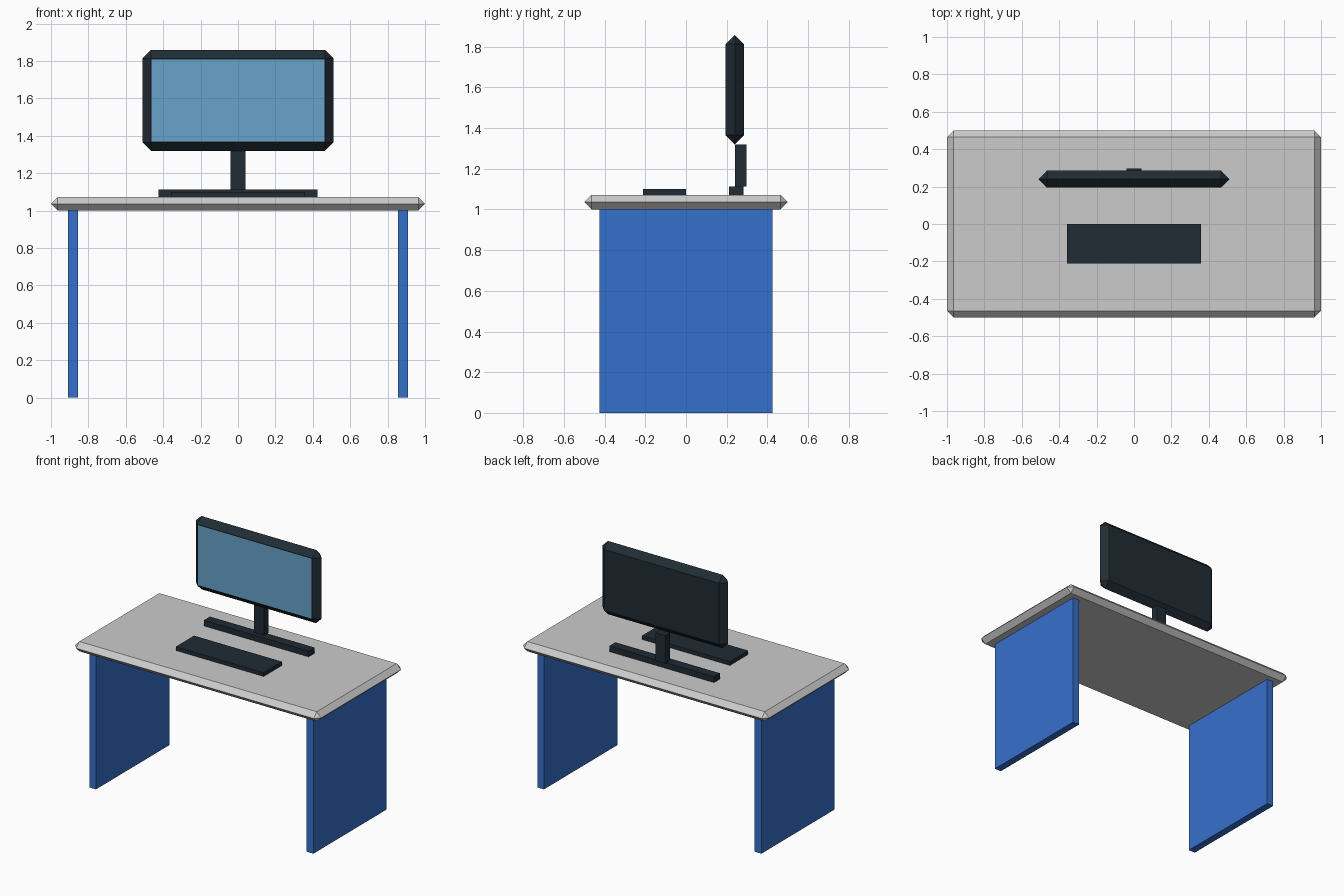
import bpy
import bmesh

cube = bpy.data.objects.get("Cube")
if cube:
    bpy.data.objects.remove(cube, do_unlink=True)


def material(name, rgb):
    mat = bpy.data.materials.new(name)
    mat.use_nodes = True
    mat.diffuse_color = (*rgb, 1)
    mat.node_tree.nodes["Principled BSDF"].inputs["Base Color"].default_value = (*rgb, 1)
    return mat


GREY = material("light grey", (0.6, 0.6, 0.6))
BLUE = material("blue", (0.037, 0.16, 0.6))
DARK = material("dark slate", (0.015, 0.025, 0.034))
SCREEN = material("screen blue", (0.14, 0.36, 0.6))


def box(name, low, high, mats, chamfer=0, screen_margin=0):
    """Box between two corners, optionally chamfered, with an inset front face."""
    bm = bmesh.new()
    bmesh.ops.create_cube(bm, size=1)
    for v in bm.verts:
        v.co = [(a + b) / 2 + c * (b - a) for a, b, c in zip(low, high, v.co)]
    if chamfer:
        bmesh.ops.bevel(bm, geom=bm.edges[:], offset=chamfer, segments=1,
                        affect='EDGES', clamp_overlap=True)
        bmesh.ops.remove_doubles(bm, verts=bm.verts[:], dist=0.001)
    bm.normal_update()
    if screen_margin:
        front = min(bm.faces, key=lambda f: f.normal.y)
        bmesh.ops.inset_region(bm, faces=[front], thickness=screen_margin)
        front.material_index = 1
    mesh = bpy.data.meshes.new(name)
    bm.to_mesh(mesh)
    bm.free()
    for mat in mats:
        mesh.materials.append(mat)
    obj = bpy.data.objects.new(name, mesh)
    bpy.context.collection.objects.link(obj)
    return obj


# Desk: chamfered top on two side panels
box("desk_top", (-1, -0.5, 1.0), (1, 0.5, 1.072), [GREY], chamfer=0.0358)
for side, x in (("right", -0.883), ("left", 0.883)):
    box(side + "_leg_panel", (x - 0.027, -0.425, 0), (x + 0.027, 0.425, 1.0), [BLUE])

# Monitor: foot, neck and chamfered housing with the screen set into its front
box("monitor_foot", (-0.425, 0.212, 1.072), (0.425, 0.282, 1.114), [DARK])
box("monitor_neck", (-0.041, 0.242, 1.114), (0.041, 0.297, 1.32), [DARK])
box("monitor", (-0.511, 0.195, 1.32), (0.511, 0.285, 1.858), [DARK, SCREEN],
    chamfer=0.0448, screen_margin=0.006)

# Keyboard
box("keyboard", (-0.357, -0.212, 1.072), (0.357, 0, 1.1), [DARK])
